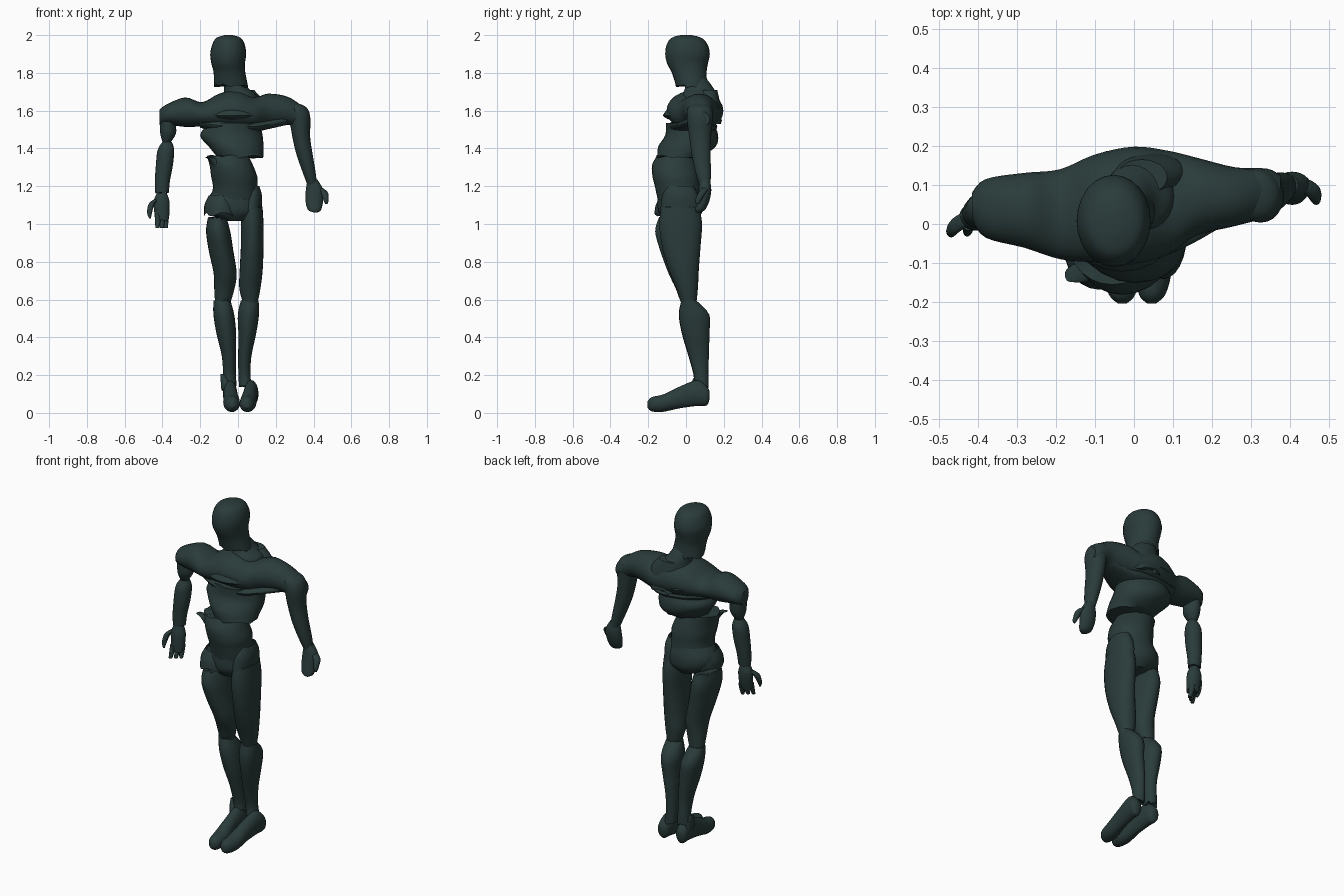
import bpy, bmesh, math, random
from mathutils import Vector

random.seed(4)
mat = bpy.data.materials.new("dark_slate")
mat.diffuse_color = (0.023, 0.045, 0.043, 1)


def spline(rows, steps):
    """Catmull-Rom through section rows."""
    out = []
    for i in range(len(rows) - 1):
        p = [rows[max(i - 1, 0)], rows[i], rows[i + 1], rows[min(i + 2, len(rows) - 1)]]
        for s in range(steps):
            t = s / steps
            out.append([0.5 * (2 * b + (c - a) * t + (2 * a - 5 * b + 4 * c - d) * t * t
                               + (3 * b - a - 3 * c + d) * t ** 3) for a, b, c, d in zip(*p)])
    return out + [list(rows[-1])]


def loft(name, rows, axis="z", n=24, steps=4, jag=0.0, start_jag=0.0, cap=True):
    """Skin oval sections (x, y, z, half width, half depth) set square to an axis; jag tears the ends."""
    bm = bmesh.new()
    dirs = {"z": ((1, 0, 0), (0, 1, 0)), "x": ((0, 1, 0), (0, 0, 1)), "y": ((1, 0, 0), (0, 0, 1))}
    u, v = map(Vector, dirs[axis])
    w = u.cross(v)
    secs = spline(rows, steps)
    rings = []
    for k, (x, y, z, a, b) in enumerate(secs):
        a, b = max(a, 0.003), max(b, 0.003)
        edge = start_jag if k == 0 else jag if k == len(secs) - 1 else 0
        rings.append([bm.verts.new(Vector((x, y, z)) + u * a * math.cos(t) + v * b * math.sin(t)
                                   + w * random.uniform(-edge, edge))
                      for t in (2 * math.pi * i / n for i in range(n))])
    for r, q in zip(rings, rings[1:]):
        for i in range(n):
            bm.faces.new((r[i], r[(i + 1) % n], q[(i + 1) % n], q[i]))
    if cap:
        for r in (rings[0], rings[-1]):
            c = bm.verts.new(sum((p.co for p in r), Vector()) / n)
            for i in range(n):
                bm.faces.new((r[i], r[(i + 1) % n], c))
    bmesh.ops.recalc_face_normals(bm, faces=bm.faces)
    me = bpy.data.meshes.new(name)
    bm.to_mesh(me)
    bm.free()
    ob = bpy.data.objects.new(name, me)
    bpy.context.collection.objects.link(ob)
    me.materials.append(mat)
    bpy.ops.object.select_all(action="DESELECT")
    ob.select_set(True)
    bpy.context.view_layer.objects.active = ob
    bpy.ops.object.shade_smooth_by_angle(angle=math.radians(40))
    return ob


# Head with a cut-off lower edge, and neck
loft("head", [(-.05, 0, 2.0, .02, .03), (-.05, .003, 1.985, .065, .08), (-.05, .006, 1.95, .086, .108),
              (-.052, .008, 1.9, .095, .118), (-.052, .008, 1.85, .089, .108),
              (-.045, .017, 1.8, .084, .092), (-.037, .03, 1.732, .09, .083)], jag=.01)
loft("neck", [(-.03, .05, 1.78, .05, .05), (-.01, .07, 1.72, .065, .075),
              (.01, .07, 1.68, .09, .09), (.0, .06, 1.62, .11, .09)])

# Shoulders and upper chest in one mass, running side to side
loft("shoulders", [(-.415, .045, 1.565, .035, .04), (-.38, .04, 1.58, .075, .052),
                   (-.28, .035, 1.592, .096, .078), (-.19, .025, 1.58, .115, .065),
                   (-.1, .04, 1.595, .138, .095), (0, .048, 1.6, .15, .108),
                   (.09, .055, 1.585, .132, .088), (.16, .07, 1.6, .1, .09),
                   (.26, .07, 1.6, .075, .075), (.34, .08, 1.565, .062, .06),
                   (.375, .085, 1.555, .04, .04)], "x")
# Pointed chest edge, sloping pieces under the shoulders and shoulder-blade flap
loft("chest_edge", [(-.03, .04, 1.64, .12, .11), (-.03, .035, 1.585, .155, .152),
                    (-.03, .035, 1.565, .15, .148), (-.02, .03, 1.535, .08, .08)])
loft("chest_band", [(-.2, .03, 1.535, .08, .025), (-.08, .03, 1.52, .125, .04),
                    (.06, .04, 1.515, .125, .035), (.15, .04, 1.525, .09, .025),
                    (.26, .065, 1.55, .05, .025)], "x")
loft("back_flap", [(.02, .12, 1.71, .065, .045), (.04, .13, 1.64, .095, .05),
                   (.035, .15, 1.54, .085, .04)], jag=.012)

# Rib section and waist
loft("ribs", [(-.02, .02, 1.535, .135, .125), (-.035, .03, 1.47, .165, .14),
              (-.01, .005, 1.41, .145, .152), (.012, -.035, 1.355, .122, .115)], jag=.008)
loft("waist", [(-.055, -.055, 1.36, .11, .1), (-.035, -.06, 1.31, .115, .12),
               (-.02, -.052, 1.25, .122, .125), (-.015, -.045, 1.2, .118, .12),
               (-.015, -.035, 1.13, .125, .115)], jag=.008, start_jag=.006)
loft("waist_spike", [(-.165, -.13, 1.355, .012, .018), (-.13, -.12, 1.34, .025, .03),
                     (-.1, -.1, 1.29, .025, .04)], steps=3)

# Pelvis and ragged hip flaps
loft("pelvis", [(-.02, -.035, 1.18, .11, .11), (-.025, -.03, 1.12, .14, .12),
                (-.02, -.03, 1.06, .132, .115), (-.015, -.03, 1.015, .06, .08)])
loft("hip_flap", [(-.085, -.05, 1.15, .07, .085), (-.09, -.055, 1.1, .088, .105),
                  (-.09, -.06, 1.05, .09, .108)], jag=.018, cap=False)
loft("hip_flap_right", [(.075, -.03, 1.2, .038, .07), (.075, -.03, 1.15, .052, .095),
                        (.07, -.03, 1.08, .055, .105)], jag=.015, cap=False)

# Left leg
loft("left_thigh", [(-.11, -.045, 1.03, .05, .1), (-.105, -.045, .96, .064, .118),
                    (-.09, -.035, .86, .065, .102), (-.068, -.015, .74, .061, .078),
                    (-.072, .0, .66, .054, .055), (-.08, .012, .59, .042, .042)], start_jag=.01, jag=.008)
loft("left_calf", [(-.085, .015, .595, .045, .04), (-.075, .04, .52, .055, .078),
                   (-.062, .05, .42, .052, .072), (-.048, .065, .3, .038, .052),
                   (-.045, .08, .2, .034, .04), (-.045, .08, .15, .038, .04)], jag=.012)
# Right leg
loft("right_thigh", [(.075, -.03, 1.09, .055, .1), (.075, -.028, 1.0, .06, .113),
                     (.075, -.025, .88, .06, .102), (.07, -.012, .76, .061, .08),
                     (.063, .005, .66, .056, .058), (.065, .015, .58, .038, .04)], start_jag=.008)
loft("right_calf", [(.062, .015, .595, .047, .04), (.055, .043, .52, .056, .08),
                    (.049, .052, .42, .047, .072), (.036, .068, .3, .035, .053),
                    (.034, .08, .2, .032, .038), (.04, .08, .14, .034, .04)], jag=.008)


# Feet, from heel to toe
def foot(name, heel_x, toe_x):
    rows = [(0, .125, .095, .014, .02), (.03, .11, .09, .032, .05), (.15, .06, .105, .037, .068),
            (.45, -.03, .083, .038, .058), (.75, -.12, .052, .044, .046),
            (.95, -.18, .046, .034, .038), (1, -.203, .044, .012, .018)]
    loft(name, [(heel_x + (toe_x - heel_x) * t, *r) for t, *r in rows], "y")


foot("right_foot", .075, .045)
foot("left_foot", -.045, -.03)
loft("left_ankle_scrap", [(-.085, .07, .205, .008, .012), (-.07, .065, .175, .022, .03),
                          (-.06, .06, .12, .028, .04)], jag=.008)

# Right arm (positive x) and mitten hand
loft("right_arm", [(.29, .07, 1.64, .025, .03), (.31, .072, 1.615, .055, .062), (.327, .072, 1.56, .056, .068),
                   (.335, .075, 1.46, .047, .058), (.352, .08, 1.37, .043, .05),
                   (.375, .09, 1.28, .035, .042), (.392, .1, 1.21, .026, .03)])
loft("right_hand", [(.395, .1, 1.235, .026, .026), (.405, .1, 1.18, .046, .034),
                    (.404, .09, 1.12, .046, .033), (.405, .075, 1.075, .035, .026),
                    (.41, .065, 1.062, .012, .012)])
loft("right_thumb", [(.43, .1, 1.19, .02, .02), (.457, .085, 1.165, .02, .02),
                     (.466, .065, 1.125, .013, .016), (.468, .06, 1.105, .006, .006)], n=12)

# Left arm: short elbow piece, forearm and open hand
loft("left_elbow", [(-.355, .04, 1.6, .05, .06), (-.37, .04, 1.54, .042, .055),
                    (-.37, .04, 1.48, .042, .048), (-.378, .04, 1.43, .02, .022)])
loft("left_forearm", [(-.375, .04, 1.435, .025, .025), (-.382, .038, 1.39, .044, .045),
                      (-.39, .033, 1.31, .045, .045), (-.4, .028, 1.23, .04, .038),
                      (-.402, .025, 1.165, .036, .032)], jag=.005)
loft("left_hand", [(-.403, .022, 1.165, .025, .025), (-.405, .02, 1.12, .042, .035),
                   (-.403, .015, 1.06, .04, .032), (-.403, .01, 1.02, .036, .026)], jag=.008)
for i, (dx, dy) in enumerate([(-.022, -.012), (.0, .005), (.02, .022)]):
    loft(f"left_finger_{i + 1}", [(-.403 + dx, .01 + dy, 1.05, .014, .015),
                                  (-.403 + dx, .0 + dy, 1.01, .014, .014),
                                  (-.403 + dx * 1.1, -.01 + dy, .978, .01, .01)], n=10)
loft("left_thumb", [(-.43, .015, 1.13, .016, .018), (-.458, -.005, 1.105, .016, .02),
                    (-.468, -.02, 1.06, .013, .014), (-.466, -.028, 1.03, .005, .005)], n=12)
